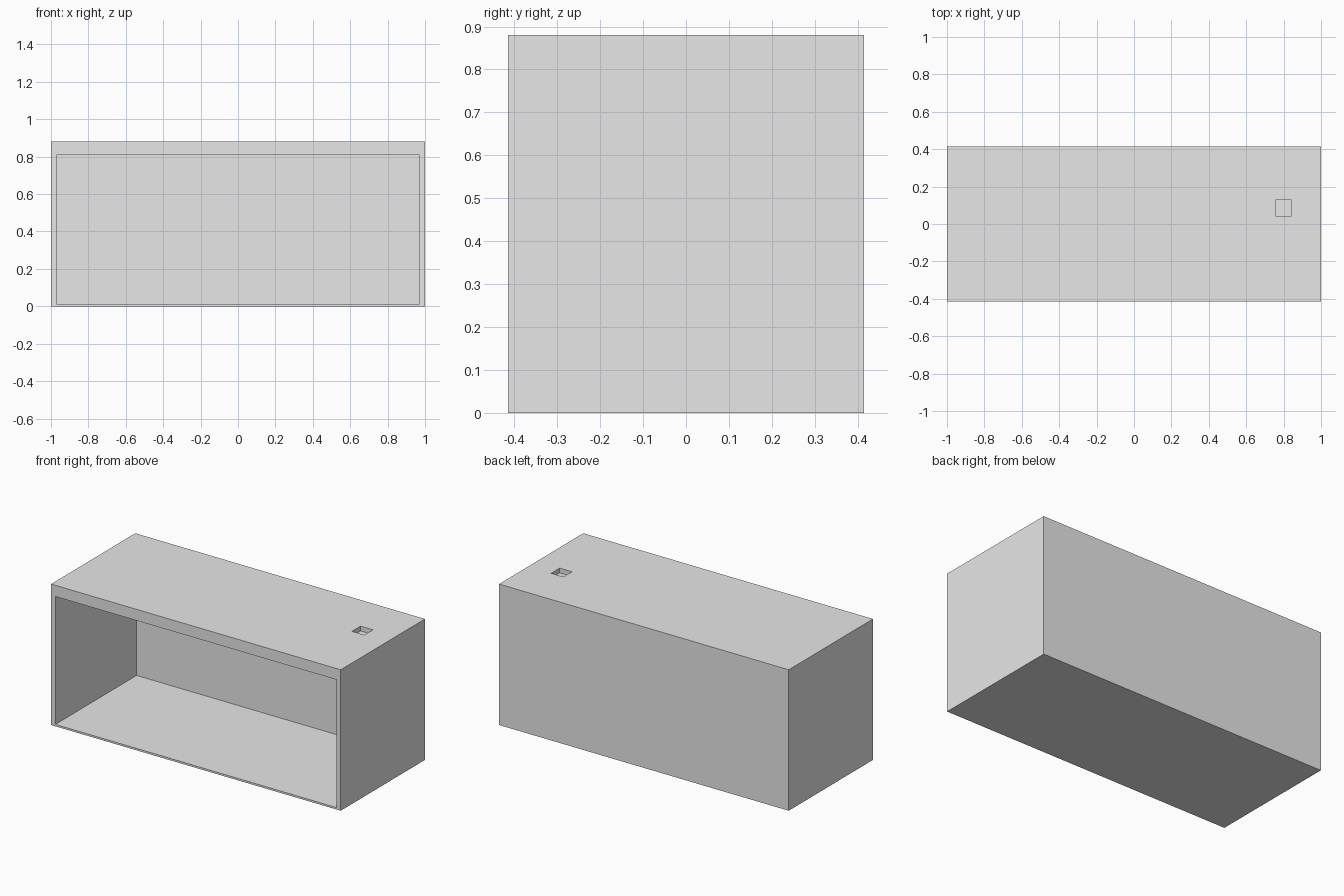
import bpy
from mathutils import Vector

cube = bpy.data.objects.get("Cube")
if cube:
    bpy.data.objects.remove(cube, do_unlink=True)

# Single plain grey finish
grey = bpy.data.materials.new("plain_grey")
grey.use_nodes = True
grey.diffuse_color = (0.8, 0.8, 0.8, 1)
grey.node_tree.nodes["Principled BSDF"].inputs["Base Color"].default_value = (0.8, 0.8, 0.8, 1)


def box(name, low, high):
    """Axis-aligned box between two corners."""
    low, high = Vector(low), Vector(high)
    bpy.ops.mesh.primitive_cube_add(size=1, location=(low + high) / 2)
    obj = bpy.context.object
    obj.name = obj.data.name = name
    obj.scale = high - low
    bpy.ops.object.transform_apply(location=True, rotation=False, scale=True)
    obj.data.materials.append(grey)
    return obj


def carve(body, name, low, high):
    """Cut a box-shaped recess out of the body."""
    cutter = box(name, low, high)
    cutter.hide_render = True
    mod = body.modifiers.new(name, "BOOLEAN")
    mod.operation = "DIFFERENCE"
    mod.solver = "EXACT"
    mod.object = cutter
    bpy.context.view_layer.objects.active = body
    bpy.ops.object.modifier_apply(modifier=mod.name)
    bpy.data.objects.remove(cutter, do_unlink=True)


# Outer shell
WIDTH, DEPTH, HEIGHT = 2.0, 0.83, 0.88
half_x, half_y = WIDTH / 2, DEPTH / 2
wall, floor, ceiling = 0.03, 0.012, 0.81
shell = box("cabinet_shell", (-half_x, -half_y, 0), (half_x, half_y, HEIGHT))

# Open front compartment
carve(shell, "compartment_cutter",
      (-half_x + wall, -half_y - 0.1, floor),
      (half_x - wall, half_y - wall, ceiling))

# Small square recess in the top
carve(shell, "top_recess_cutter",
      (0.757, 0.043, HEIGHT - 0.03),
      (0.842, 0.128, HEIGHT + 0.1))
